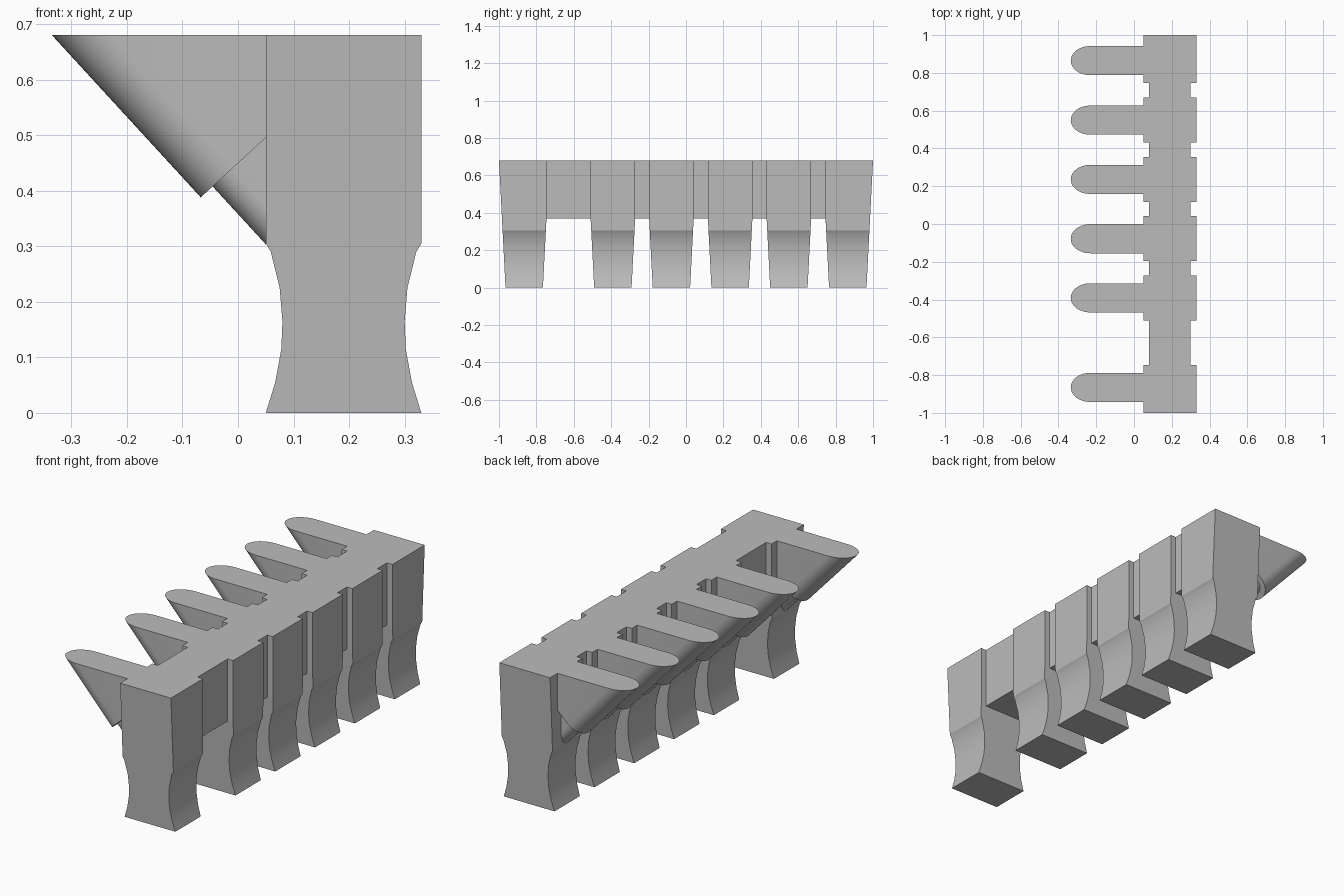
import bpy, bmesh, math
from mathutils import Vector

cube = bpy.data.objects.get("Cube")
if cube:
    bpy.data.objects.remove(cube)

grey = bpy.data.materials.new("plain grey")
grey.use_nodes = True
grey.diffuse_color = (0.5, 0.5, 0.5, 1)
grey.node_tree.nodes["Principled BSDF"].inputs["Base Color"].default_value = (0.5, 0.5, 0.5, 1)

CENTRES = [-0.865, -0.391, -0.078, 0.236, 0.55, 0.865]
X0, X1 = 0.05, 0.33          # block sides
BEAM_Z, TOP = 0.37, 0.68     # underside and top of the beam
GROOVE = 0.03                # depth of the slots between blocks


def half(z):
    """Half width of a drafted block at height z."""
    return 0.1 + 0.0515 * z


def finish(bm, name):
    bmesh.ops.recalc_face_normals(bm, faces=bm.faces)
    mesh = bpy.data.meshes.new(name)
    bm.to_mesh(mesh)
    bm.free()
    mesh.materials.append(grey)
    obj = bpy.data.objects.new(name, mesh)
    bpy.context.collection.objects.link(obj)
    bpy.ops.object.select_all(action='DESELECT')
    obj.select_set(True)
    bpy.context.view_layer.objects.active = obj
    bpy.ops.object.shade_smooth_by_angle(angle=math.radians(28))
    return obj


def bridge(bm, low, high):
    n = len(low)
    for i in range(n):
        j = (i + 1) % n
        bm.faces.new((low[i], low[j], high[j], high[i]))


# Slotted beam with drafted ends
bm = bmesh.new()
w = half(BEAM_Z)
gaps = [(a + w, b - w) for a, b in zip(CENTRES, CENTRES[1:])]


def beam_ring(z):
    end = CENTRES[-1] + half(z)
    side = [(X0, -end)]
    for a, b in gaps:
        side += [(X0, a), (X0 + GROOVE, a), (X0 + GROOVE, b), (X0, b)]
    side.append((X0, end))
    other = [(X0 + X1 - x, y) for x, y in reversed(side)]
    return [bm.verts.new((x, y, z)) for x, y in side + other]


low, high = beam_ring(BEAM_Z), beam_ring(TOP)
bridge(bm, low, high)
bm.faces.new(high)
for a, b in gaps:
    xs = (X0 + GROOVE, X1 - GROOVE)
    corners = [(xs[0], a), (xs[0], b), (xs[1], b), (xs[1], a)]
    bm.faces.new([bm.verts.new((x, y, BEAM_Z)) for x, y in corners])

# Waisted legs under each block: (inset, height)
WAIST = [(0, 0), (0.017, 0.055), (0.028, 0.115), (0.03, 0.165),
         (0.025, 0.225), (0.009, 0.29), (0, 0.305), (0, BEAM_Z)]
for c in CENTRES:
    last = None
    for inset, z in WAIST:
        h = half(z)
        l, r = X0 + inset, X1 - inset
        ring = [bm.verts.new((x, y, z)) for x, y in
                ((l, c - h), (r, c - h), (r, c + h), (l, c + h))]
        if last:
            bridge(bm, last, ring)
        else:
            bm.faces.new(ring)
        last = ring
bmesh.ops.remove_doubles(bm, verts=bm.verts, dist=0.0001)
bmesh.ops.dissolve_limit(bm, angle_limit=0.01, verts=bm.verts, edges=bm.edges)
finish(bm, "beam_and_legs")

# Slanted prongs: round-edged slabs along a sloping axis
AXIS = Vector((-0.268, 0, 0.292)).normalized()
INWARD = Vector((AXIS.z, 0, -AXIS.x))
TIP = Vector((-0.067, 0, 0.388))


def slab(name, c, radius, inset, t0, t1, steps=24):
    bm = bmesh.new()
    outline = [(0.6, -radius)]
    for i in range(steps + 1):
        a = math.pi * i / steps
        outline.append((inset + radius - radius * math.sin(a), -radius * math.cos(a)))
    outline.append((0.6, radius))
    rings = []
    for t in (t0, t1):
        rings.append([bm.verts.new(TIP + AXIS * t + INWARD * u + Vector((0, c + v, 0)))
                      for u, v in outline])
        bm.faces.new(rings[-1])
    bridge(bm, *rings)
    # Trim flush with the top and with the block face
    for co, no in (((0, 0, TOP), (0, 0, 1)), ((X0, 0, 0), (1, 0, 0))):
        cut = bmesh.ops.bisect_plane(bm, geom=bm.verts[:] + bm.edges[:] + bm.faces[:],
                                     plane_co=co, plane_no=no, clear_outer=True)
        edges = [e for e in cut["geom_cut"] if isinstance(e, bmesh.types.BMEdge)]
        if edges:
            bmesh.ops.holes_fill(bm, edges=edges)
    finish(bm, name)


for i, c in enumerate(CENTRES, 1):
    slab(f"prong_{i}", c, 0.077, 0, 0, 0.7)
    slab(f"prong_neck_{i}", c, 0.048, 0.029, -0.3, 0)
